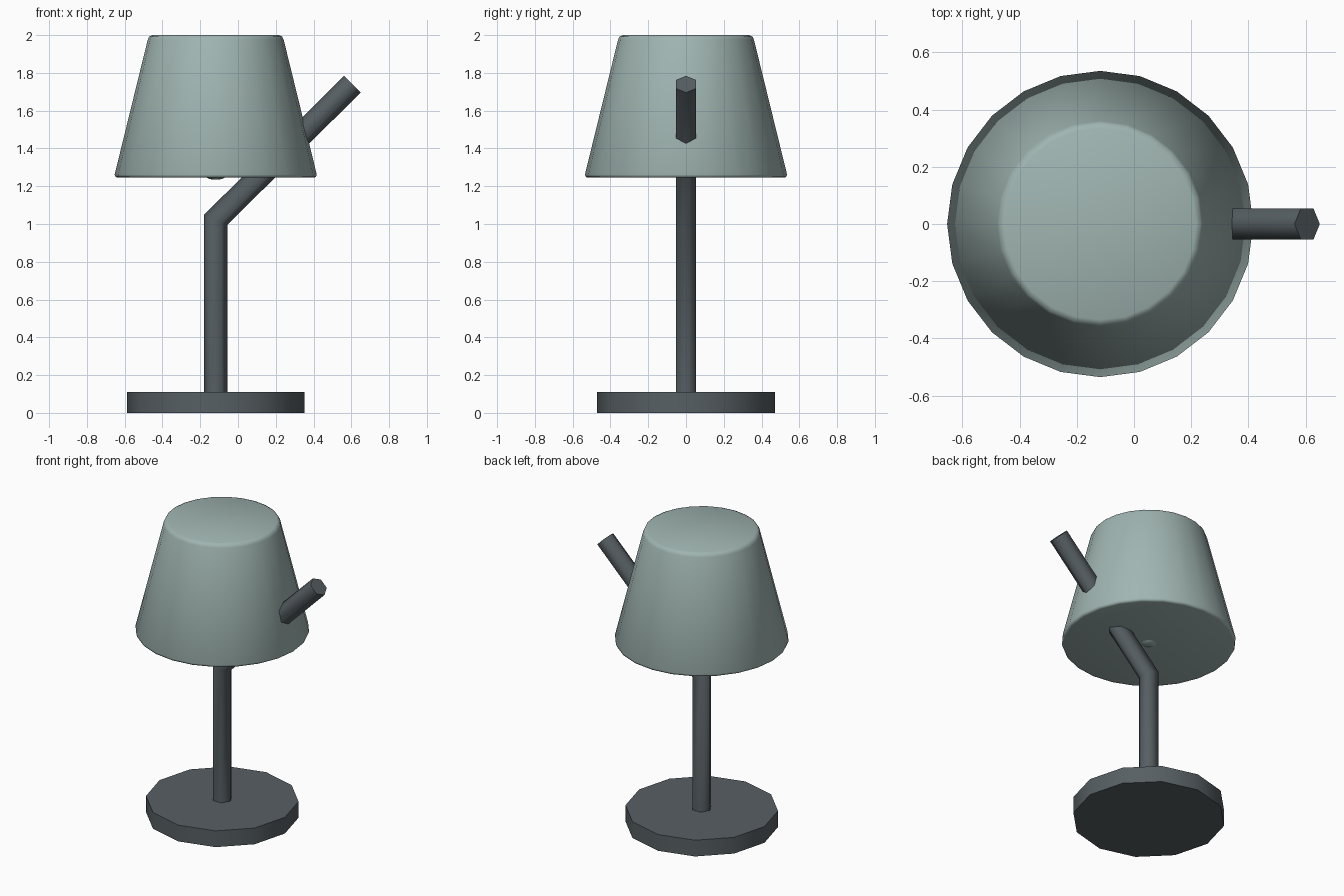
import bpy, bmesh, math
from mathutils import Vector

if "Cube" in bpy.data.objects:
    bpy.data.objects.remove(bpy.data.objects["Cube"], do_unlink=True)

AXIS_X = -0.118  # shared centre of base, pole and shade


def material(name, rgb):
    mat = bpy.data.materials.new(name)
    mat.use_nodes = True
    mat.diffuse_color = (*rgb, 1)
    bsdf = next(n for n in mat.node_tree.nodes if n.type == "BSDF_PRINCIPLED")
    bsdf.inputs["Base Color"].default_value = (*rgb, 1)
    bsdf.inputs["Roughness"].default_value = 0.7
    return mat


def loft(name, rings, mat, angle):
    """Skin a list of vertex rings and close both ends."""
    bm = bmesh.new()
    loops = [[bm.verts.new(p) for p in ring] for ring in rings]
    n = len(loops[0])
    for low, high in zip(loops, loops[1:]):
        for i in range(n):
            j = (i + 1) % n
            bm.faces.new((low[i], low[j], high[j], high[i]))
    bm.faces.new(loops[0][::-1])
    bm.faces.new(loops[-1])
    bmesh.ops.recalc_face_normals(bm, faces=bm.faces)
    mesh = bpy.data.meshes.new(name)
    bm.to_mesh(mesh)
    bm.free()
    mesh.materials.append(mat)
    obj = bpy.data.objects.new(name, mesh)
    bpy.context.collection.objects.link(obj)
    bpy.ops.object.select_all(action="DESELECT")
    obj.select_set(True)
    bpy.context.view_layer.objects.active = obj
    bpy.ops.object.shade_smooth_by_angle(angle=math.radians(angle))
    return obj


def ring(centre, u, v, sides):
    turn = 2 * math.pi / sides
    return [centre + u * math.cos(i * turn) + v * math.sin(i * turn)
            for i in range(sides)]


def lathe(name, profile, sides, mat, angle=40):
    rings = [ring(Vector((AXIS_X, 0, z)), Vector((r, 0, 0)), Vector((0, r, 0)), sides)
             for r, z in profile]
    return loft(name, rings, mat, angle)


grey = material("dark grey metal", (0.095, 0.115, 0.125))
sage = material("pale sage shade", (0.35, 0.46, 0.44))

# Round base
lathe("base", [(0.47, 0), (0.47, 0.11)], 12, grey)

# Bent hexagonal pole, mitred where it turns and passing through the shade
R = 0.0625
path = [(Vector((AXIS_X, 0, 0.1)), 0),
        (Vector((AXIS_X, 0, 1.022)), 22.5),
        (Vector((0.605, 0, 1.74)), 45)]
pole_rings = []
for centre, tilt in path:
    a = math.radians(tilt)
    stretch = R / math.cos(a) if tilt == 22.5 else R
    across = Vector((math.cos(a), 0, -math.sin(a))) * stretch
    pole_rings.append(ring(centre, across, Vector((0, R, 0)), 6))
loft("pole", pole_rings, grey, 65)

# Tapered shade with softly rounded rims
lathe("shade", [(0.518, 1.245), (0.53, 1.249), (0.535, 1.262),
                (0.36, 1.975), (0.352, 1.992), (0.335, 2.0)], 24, sage, 60)

# Tip of the bulb showing under the shade
lathe("bulb_tip", [(0.015, 1.235), (0.035, 1.239), (0.055, 1.25)], 12, sage)
